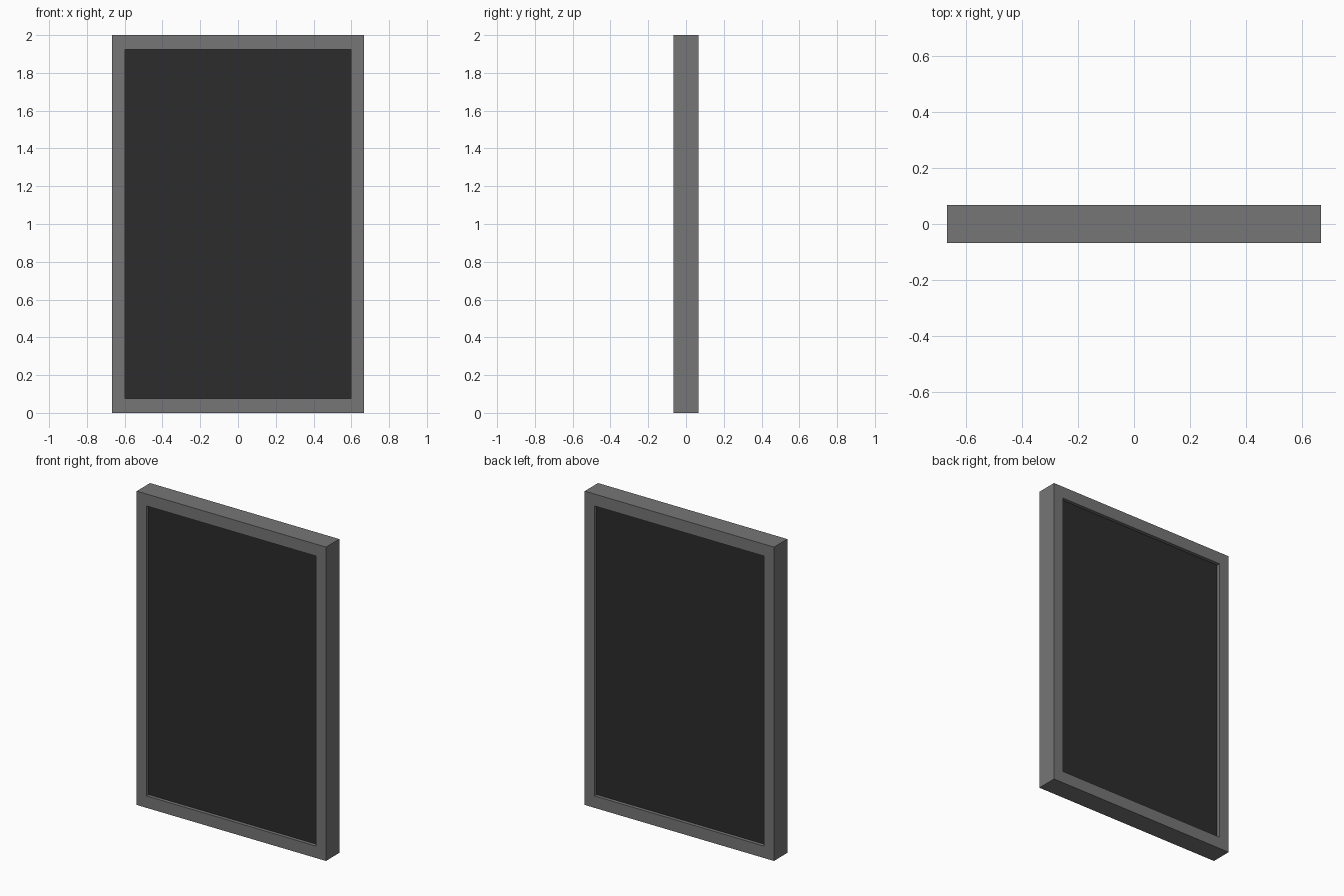
import bpy, bmesh

if "Cube" in bpy.data.objects:
    bpy.data.objects.remove(bpy.data.objects["Cube"])

W, H, D = 0.667, 2.0, 0.067      # half width, height, half depth
SIDE, RAIL = 0.069, 0.076        # border widths: uprights, top and bottom
RECESS = 0.022                   # how far the panel sits behind the border


def material(name, grey):
    mat = bpy.data.materials.new(name)
    mat.diffuse_color = (grey, grey, grey, 1)
    mat.use_nodes = True
    mat.node_tree.nodes["Principled BSDF"].inputs["Base Color"].default_value = mat.diffuse_color
    return mat


def add_object(name, bm, mat):
    bmesh.ops.recalc_face_normals(bm, faces=bm.faces)
    mesh = bpy.data.meshes.new(name)
    bm.to_mesh(mesh)
    bm.free()
    mesh.materials.append(mat)
    obj = bpy.data.objects.new(name, mesh)
    bpy.context.collection.objects.link(obj)
    return obj


def rectangle(bm, x, z0, z1, y):
    return [bm.verts.new((px, y, pz))
            for px, pz in ((-x, z0), (x, z0), (x, z1), (-x, z1))]


# Frame: rectangular cross-section swept around the opening
bm = bmesh.new()
loops = [rectangle(bm, W, 0, H, -D),
         rectangle(bm, W, 0, H, D),
         rectangle(bm, W - SIDE, RAIL, H - RAIL, D),
         rectangle(bm, W - SIDE, RAIL, H - RAIL, -D)]
for i in range(4):
    a, b = loops[i], loops[(i + 1) % 4]
    for j in range(4):
        k = (j + 1) % 4
        bm.faces.new((a[j], a[k], b[k], b[j]))
add_object("frame", bm, material("frame_grey", 0.18))

# Panel: dark slab filling the opening, recessed on both faces
bm = bmesh.new()
bmesh.ops.create_cube(bm, size=1)
bmesh.ops.scale(bm, verts=bm.verts,
                vec=(2 * (W - SIDE), 2 * (D - RECESS), H - 2 * RAIL))
bmesh.ops.translate(bm, verts=bm.verts, vec=(0, 0, H / 2))
add_object("panel", bm, material("panel_dark", 0.025))
